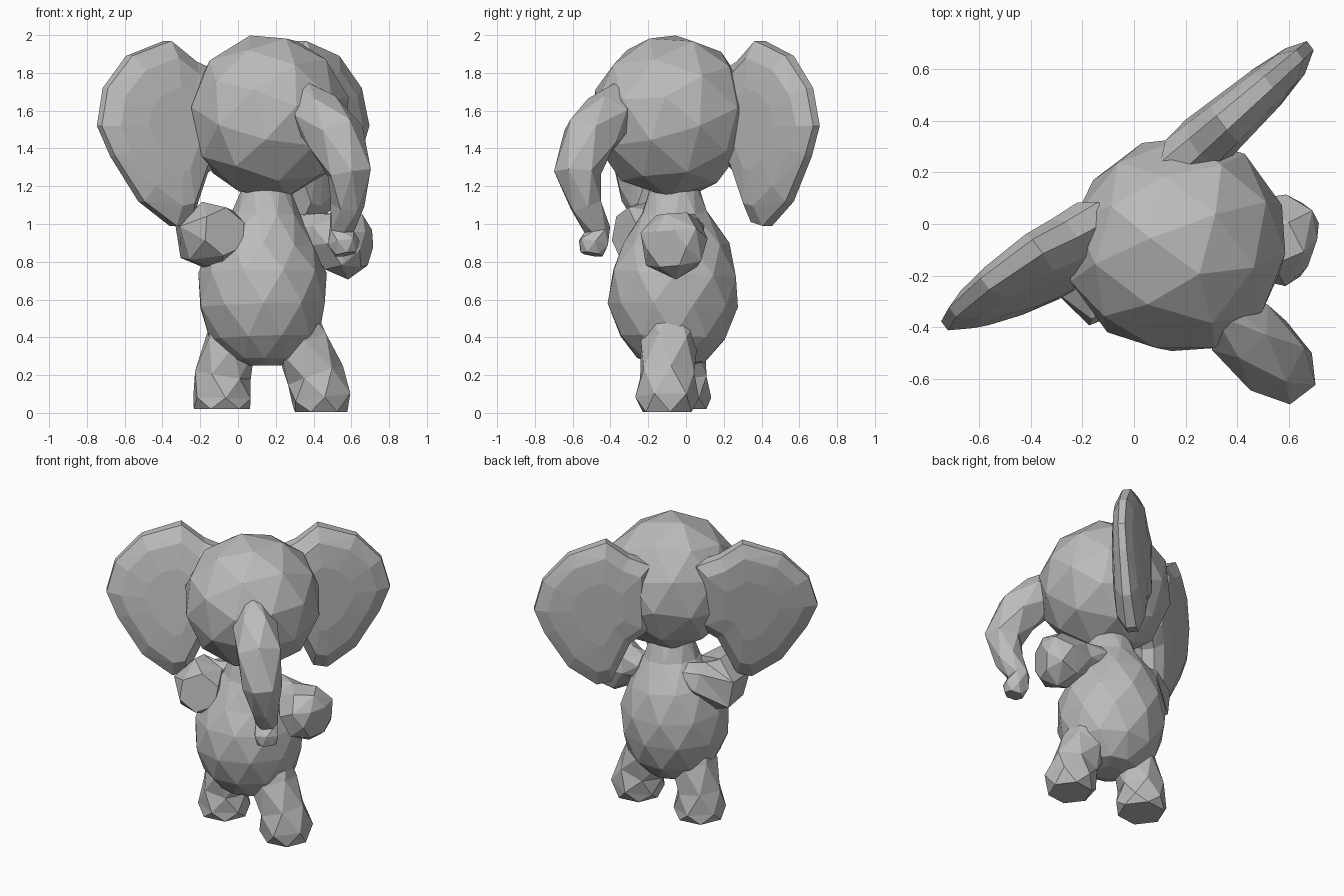
import bpy
import bmesh
from math import tau
from mathutils import Matrix, Quaternion, Vector

cube = bpy.data.objects.get("Cube")
if cube:
    bpy.data.objects.remove(cube, do_unlink=True)

# One plain grey for the whole figure
grey = bpy.data.materials.new("stone_grey")
grey.use_nodes = True
COLOUR = (0.5, 0.5, 0.5, 1)
grey.diffuse_color = COLOUR
grey.node_tree.nodes["Principled BSDF"].inputs["Base Color"].default_value = COLOUR

# The figure is turned towards the front left
SIDE = Vector((0.8, 0.6, 0))
FACING = Vector((0.6, -0.8, 0))
HEAD = Vector((0.16, -0.07, 1.57))


def finish(name, bm):
    """Facet the mesh and add it to the scene."""
    bmesh.ops.recalc_face_normals(bm, faces=bm.faces)
    bmesh.ops.triangulate(bm, faces=[f for f in bm.faces if len(f.verts) == 4])
    mesh = bpy.data.meshes.new(name)
    bm.to_mesh(mesh)
    bm.free()
    mesh.materials.append(grey)
    obj = bpy.data.objects.new(name, mesh)
    bpy.context.collection.objects.link(obj)


def skin(bm, rings):
    """Bridge rings of equal size and cap both ends."""
    for a, b in zip(rings, rings[1:]):
        n = len(a)
        for i in range(n):
            j = (i + 1) % n
            bm.faces.new((a[i], a[j], b[j], b[i]))
    bm.faces.new(rings[0])
    bm.faces.new(rings[-1])


def limb(name, path, sides):
    """Faceted tube through (x, y, z, radius) points."""
    bm = bmesh.new()
    pts = [Vector(p[:3]) for p in path]
    rings = []
    for k, p in enumerate(pts):
        ahead = pts[min(k + 1, len(pts) - 1)] - pts[max(k - 1, 0)]
        turn = Vector((0, 0, -1)).rotation_difference(ahead)
        ring = []
        for i in range(sides):
            spoke = FACING * path[k][3]
            spoke.rotate(Quaternion((0, 0, 1), tau * (i + 0.5 * (k % 2)) / sides))
            spoke.rotate(turn)
            ring.append(bm.verts.new(p + spoke))
        rings.append(ring)
    skin(bm, rings)
    finish(name, bm)


# Head: coarse faceted ball, flatter at the back
bm = bmesh.new()
bmesh.ops.create_icosphere(bm, subdivisions=2, radius=0.44,
                           matrix=Matrix.Rotation(0.36, 4, SIDE))
for v in bm.verts:
    depth = v.co.dot(FACING)
    if depth < 0:
        v.co -= FACING * depth * 0.08
    v.co += HEAD
finish("head", bm)

# Ears: thick padded shapes growing out of the back of the head
EAR = [(0.14, 1.8), (0.28, 1.86), (0.42, 1.97), (0.66, 1.89), (0.82, 1.72),
       (0.875, 1.52), (0.81, 1.36), (0.66, 1.12), (0.48, 0.99), (0.39, 1.01),
       (0.27, 1.27), (0.14, 1.36)]
# Outline scale, and blend from the front surface (0) to the back surface (1)
LAYERS = [(0.45, 0), (0.8, 0.1), (1, 0.4), (1, 0.72), (0.8, 0.93), (0.45, 1)]
MID_L, MID_Z = 0.46, 1.52
# Each ear: side, width factor, forward lean of the lower edge
for name, sign, width, lean in (("left_ear", 1, 1, 0), ("right_ear", -1, 1.04, 0.14)):
    bm = bmesh.new()
    rings = []
    for scale, blend in LAYERS:
        ring = []
        for l, z in EAR:
            l = MID_L + (l - MID_L) * scale
            z = MID_Z + (z - MID_Z) * scale
            front = -0.07 - 0.17 * l
            depth = front + (-0.355 - front) * blend - lean * (z - 1.65)
            p = HEAD + SIDE * sign * l * width + FACING * depth
            ring.append(bm.verts.new((p.x, p.y, z)))
        rings.append(ring)
    skin(bm, rings)
    finish(name, bm)

# Trunk: starts narrow on the brow, swells, then hooks at the tip
limb("trunk", [(0.35, -0.34, 1.72, 0.05), (0.41, -0.4, 1.59, 0.14),
               (0.52, -0.51, 1.46, 0.155), (0.59, -0.575, 1.27, 0.125),
               (0.58, -0.53, 1.1, 0.09), (0.55, -0.47, 0.97, 0.07),
               (0.56, -0.49, 0.9, 0.085), (0.57, -0.5, 0.84, 0.06)], 6)

# Body: egg with a short neck
limb("body", [(0.15, -0.06, 1.22, 0.12), (0.15, -0.06, 1.06, 0.18),
              (0.13, -0.05, 0.9, 0.28), (0.13, -0.06, 0.74, 0.34),
              (0.13, -0.07, 0.57, 0.345), (0.14, -0.07, 0.4, 0.29),
              (0.14, -0.08, 0.28, 0.18), (0.14, -0.08, 0.25, 0.08)], 10)

# Legs: the left one steps forward
limb("left_leg", [(0.27, -0.07, 0.5, 0.15), (0.34, -0.09, 0.36, 0.15),
                  (0.41, -0.1, 0.2, 0.155), (0.44, -0.1, 0.08, 0.17),
                  (0.44, -0.1, 0.005, 0.14)], 6)
limb("right_leg", [(0.01, -0.05, 0.5, 0.14), (-0.04, -0.04, 0.37, 0.145),
                   (-0.08, -0.03, 0.2, 0.15), (-0.085, -0.03, 0.08, 0.165),
                   (-0.085, -0.03, 0.02, 0.15)], 6)

# Arms: thin at the shoulder, ending in blunt fists
limb("left_arm", [(0.28, 0.02, 0.98, 0.08), (0.41, -0.01, 0.95, 0.11),
                  (0.53, -0.05, 0.91, 0.175), (0.62, -0.08, 0.88, 0.18),
                  (0.68, -0.1, 0.87, 0.11)], 6)
limb("right_arm", [(0.02, 0, 0.99, 0.08), (-0.09, -0.02, 0.96, 0.12),
                   (-0.17, -0.08, 0.93, 0.18), (-0.14, -0.2, 0.94, 0.185),
                   (-0.07, -0.33, 0.96, 0.13)], 6)
